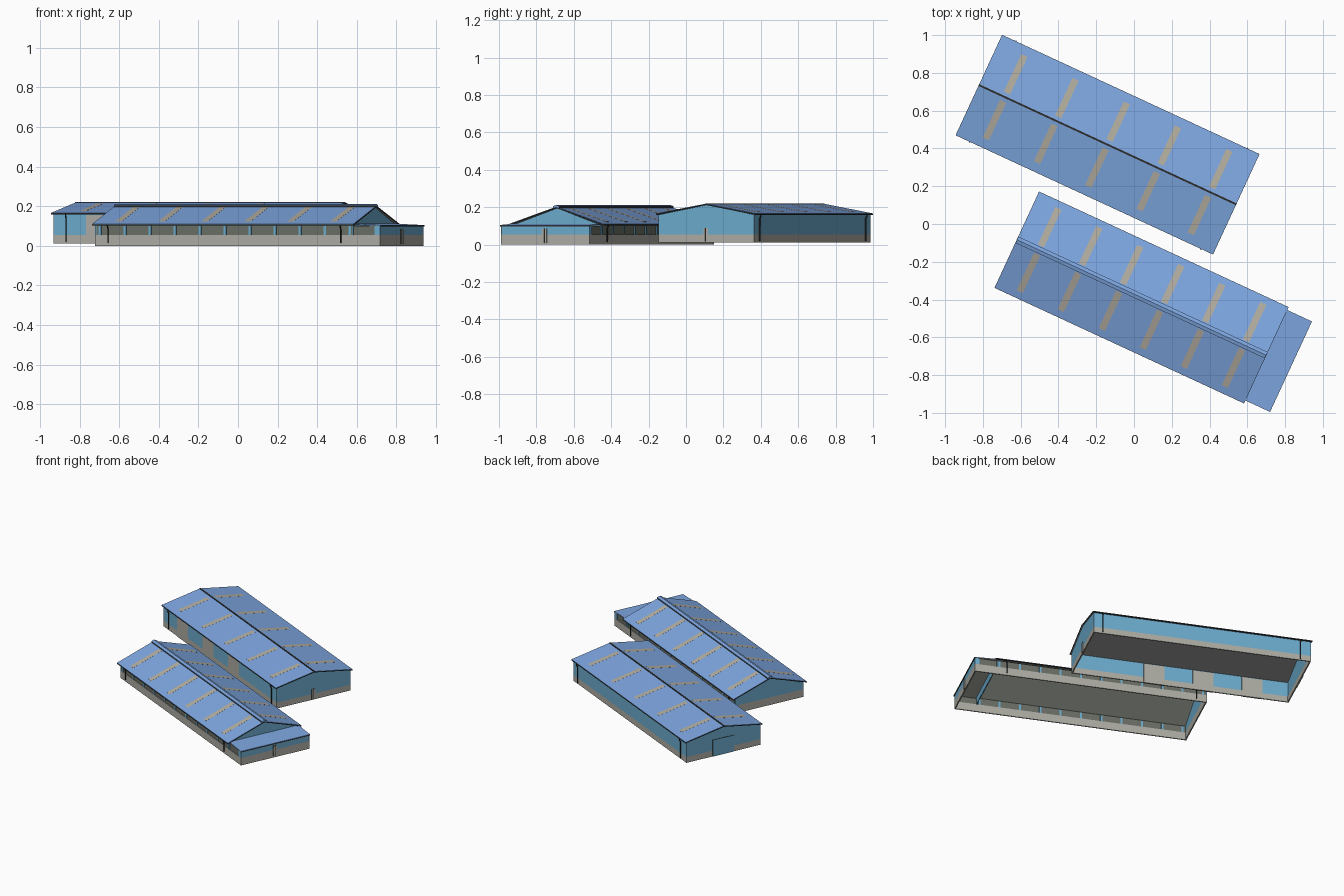
import bpy
import math
from mathutils import Matrix

cube = bpy.data.objects.get("Cube")
if cube:
    bpy.data.objects.remove(cube)


def material(name, r, g, b):
    m = bpy.data.materials.new(name)
    m.use_nodes = True
    colour = (r, g, b, 1)
    m.diffuse_color = colour
    m.node_tree.nodes["Principled BSDF"].inputs["Base Color"].default_value = colour
    return m


ROOF = material("blue roofing", 0.21, 0.39, 0.76)
WALL = material("light blue cladding", 0.15, 0.41, 0.61)
CONCRETE = material("grey concrete", 0.42, 0.41, 0.37)
SKY = material("tan skylight", 0.45, 0.42, 0.35)
TRIM = material("dark trim", 0.025, 0.027, 0.025)
MESH = material("grey green netting", 0.14, 0.155, 0.13)
LINING = material("grey roof lining", 0.34, 0.33, 0.32)
PALE = material("pale green grey lining", 0.43, 0.45, 0.39)


def frame(x, y):
    return Matrix.Translation((x, y, 0)) @ Matrix.Rotation(math.radians(-24.85), 4, "Z")


def prism(name, place, profile, u0, u1, mat):
    """Extrude a (across, up) profile along the length of a building."""
    n = len(profile)
    verts = [(u, v, z) for u in (u0, u1) for v, z in profile]
    faces = [tuple(reversed(range(n))), tuple(range(n, 2 * n))]
    faces += [(i, (i + 1) % n, n + (i + 1) % n, n + i) for i in range(n)]
    mesh = bpy.data.meshes.new(name)
    mesh.from_pydata(verts, [], faces)
    mesh.materials.append(mat)
    obj = bpy.data.objects.new(name, mesh)
    obj.matrix_world = place
    bpy.context.collection.objects.link(obj)
    return obj


def box(name, place, u, v, z, mat):
    v0, v1 = sorted(v)
    return prism(name, place, [(v0, z[0]), (v1, z[0]), (v1, z[1]), (v0, z[1])], u[0], u[1], mat)


def pipe(name, place, points, radius):
    curve = bpy.data.curves.new(name, "CURVE")
    curve.dimensions = "3D"
    curve.bevel_depth = radius
    curve.bevel_resolution = 1
    curve.use_fill_caps = True
    line = curve.splines.new("POLY")
    line.points.add(len(points) - 1)
    for p, co in zip(line.points, points):
        p.co = (*co, 1)
    curve.materials.append(TRIM)
    obj = bpy.data.objects.new(name, curve)
    obj.matrix_world = place
    bpy.context.collection.objects.link(obj)


def gable_roof(name, place, length, width, eave, ridge, lining, lights):
    """Two slopes with lining, skylights, gutters and verge trims."""
    def height(v):
        return ridge + (eave - ridge) * abs(v) / width

    def slab(part, v0, v1, low, high, u0, u1, mat):
        pts = [(v0, height(v0) + low), (v1, height(v1) + low),
               (v1, height(v1) + high), (v0, height(v0) + high)]
        prism(f"{name}_{part}", place, pts if v1 > v0 else pts[::-1], u0, u1, mat)

    for side, s in (("back", 1), ("front", -1)):
        slab(f"roof_{side}", 0, s * width, -0.004, 0, -length, length, ROOF)
        slab(f"lining_{side}", 0, s * (width - 0.003), -0.006, -0.004,
             0.003 - length, length - 0.003, lining)
        for i in range(lights):
            u = -0.598 + 1.196 * i / (lights - 1)
            slab(f"skylight_{side}_{i}", s * 0.024, s * 0.243, -0.001, 0.0005,
                 u - 0.018, u + 0.018, SKY)
        for end in (-1, 1):
            u = sorted((end * (length - 0.002), end * (length + 0.001)))
            slab(f"verge_{side}_{end}", 0, s * width, -0.007, -0.002, *u, TRIM)
        box(f"{name}_gutter_{side}", place, (-length, length),
            (s * (width - 0.006), s * (width + 0.001)), (eave - 0.008, eave - 0.002), TRIM)


def gable_end(name, place, u, w, base, eave, ridge):
    prism(name, place, [(-w, base), (w, base), (w, eave), (0, ridge), (-w, eave)],
          u - 0.003, u + 0.003, WALL)


def downpipes(name, place, us, wall, eave, base):
    for s in (-1, 1):
        for i, u in enumerate(us):
            pts = [(u, s * (wall + 0.012), eave), (u, s * (wall + 0.010), eave - 0.010),
                   (u, s * (wall + 0.004), eave - 0.02), (u, s * (wall + 0.004), base)]
            pipe(f"{name}_downpipe_{s}_{i}", place, pts, 0.0035)


def small_door(name, place, u, z0, z1):
    box(f"{name}_gap", place, (u, u + 0.002), (-0.015, 0.011), (z0, z1), TRIM)
    for i, v in enumerate((-0.015, 0.0)):
        box(f"{name}_leaf_{i}", place, (u, u + 0.004), (v, v + 0.011), (z0, z1), CONCRETE)


# Rear hall: closed walls on a concrete plinth
rear = frame(-0.14, 0.42)
L, W, BASE, PLINTH, EAVE = 0.742, 0.282, 0.012, 0.054, 0.16
for side, s in (("back", 1), ("front", -1)):
    box(f"rear_hall_plinth_{side}", rear, (-L, L), (s * W, s * (W - 0.008)), (BASE, PLINTH), CONCRETE)
    box(f"rear_hall_wall_{side}", rear, (-L, L), (s * W, s * (W - 0.006)), (PLINTH, EAVE), WALL)
for end in (-1, 1):
    u = sorted((end * L, end * (L - 0.008)))
    box(f"rear_hall_plinth_end_{end}", rear, u, (-W, W), (BASE, PLINTH), CONCRETE)
    gable_end(f"rear_hall_gable_{end}", rear, end * (L - 0.003), W, PLINTH, EAVE, 0.212)
for i, u in enumerate((-0.49, -0.155, 0.18)):
    box(f"rear_hall_door_{i}", rear, (u - 0.07, u + 0.07), (-W - 0.003, 0.009 - W), (BASE, 0.155), CONCRETE)
gable_roof("rear_hall", rear, 0.75, 0.292, 0.167, 0.219, LINING, 5)
prism("rear_hall_ridge_strip", rear, [(-0.005, 0.217), (0.005, 0.217), (0.005, 0.221), (-0.005, 0.221)],
      -0.75, 0.75, TRIM)
downpipes("rear_hall", rear, (-0.67, 0.68), W, 0.16, 0.02)
small_door("rear_hall_side_door", rear, L, 0.016, 0.09)

# Large framed door on the far end of the rear hall
box("rear_hall_end_door_frame", rear, (-L - 0.002, -L), (-0.0815, 0.0815), (BASE, 0.132), TRIM)
box("rear_hall_end_door", rear, (-L - 0.003, -L), (-0.08, 0.08), (BASE, 0.13), WALL)

# Front hall and annex: low concrete walls, netted openings and blue posts
hall = frame(0.04, -0.389)
L, W, PLINTH, EAVE, END = 0.718, 0.261, 0.055, 0.104, 0.867
for side, s in (("back", 1), ("front", -1)):
    box(f"hall_low_wall_{side}", hall, (-L, END), (s * W, s * (W - 0.008)), (0, PLINTH), CONCRETE)
    box(f"hall_netting_{side}", hall, (-L, END), (s * (W - 0.004), s * (W - 0.006)),
        (PLINTH, 0.1), MESH)
    box(f"hall_eave_netting_{side}", hall, (-L, L), (s * (W - 0.004), s * (W - 0.006)),
        (0.1, EAVE), MESH)
    for i in range(11):
        u = -0.692 + 0.139 * i
        box(f"hall_post_{side}_{i}", hall, (u - 0.007, u + 0.007), (s * W, s * (W - 0.008)),
            (PLINTH, 0.1), WALL)
    box(f"annex_corner_{side}", hall, (0.837, END), (s * W, s * (W - 0.006)), (PLINTH, 0.1), WALL)
box("hall_low_wall_end", hall, (-L, 0.008 - L), (-W, W), (0, PLINTH), CONCRETE)
for end in (-1, 1):
    gable_end(f"hall_gable_{end}", hall, end * (L - 0.003), W, PLINTH, EAVE, 0.195)
gable_roof("hall", hall, 0.727, 0.28, 0.11, 0.203, PALE, 6)
prism("hall_ridge_cap", hall, [(-0.018, 0.200), (0.018, 0.200), (0.018, 0.206), (0, 0.212), (-0.018, 0.206)],
      -0.727, 0.727, ROOF)
for s in (-1, 1):
    box(f"hall_ridge_vent_{s}", hall, (-0.727, 0.727), (s * 0.0175, s * 0.0183), (0.196, 0.203), TRIM)
downpipes("hall", hall, (-0.645, 0.65), W, 0.105, 0.015)

# Annex: end wall and almost flat roof
box("annex_low_wall_end", hall, (END - 0.008, END), (-W, W), (0, PLINTH), CONCRETE)
box("annex_end_wall", hall, (END - 0.006, END), (-W, W), (PLINTH, 0.1), WALL)
for part, z, mat in (("roof", (0.101, 0.105), ROOF), ("lining", (0.099, 0.101), PALE)):
    panel = box(f"annex_{part}", hall, (0.714, 0.871), (-0.264, 0.264), z, mat)
    for vert in panel.data.vertices:
        vert.co.z += 0.007 * (0.871 - vert.co.x) / 0.157
box("annex_gutter", hall, (0.866, 0.872), (-0.264, 0.264), (0.097, 0.102), TRIM)
small_door("annex_door", hall, END, 0.01, 0.086)
